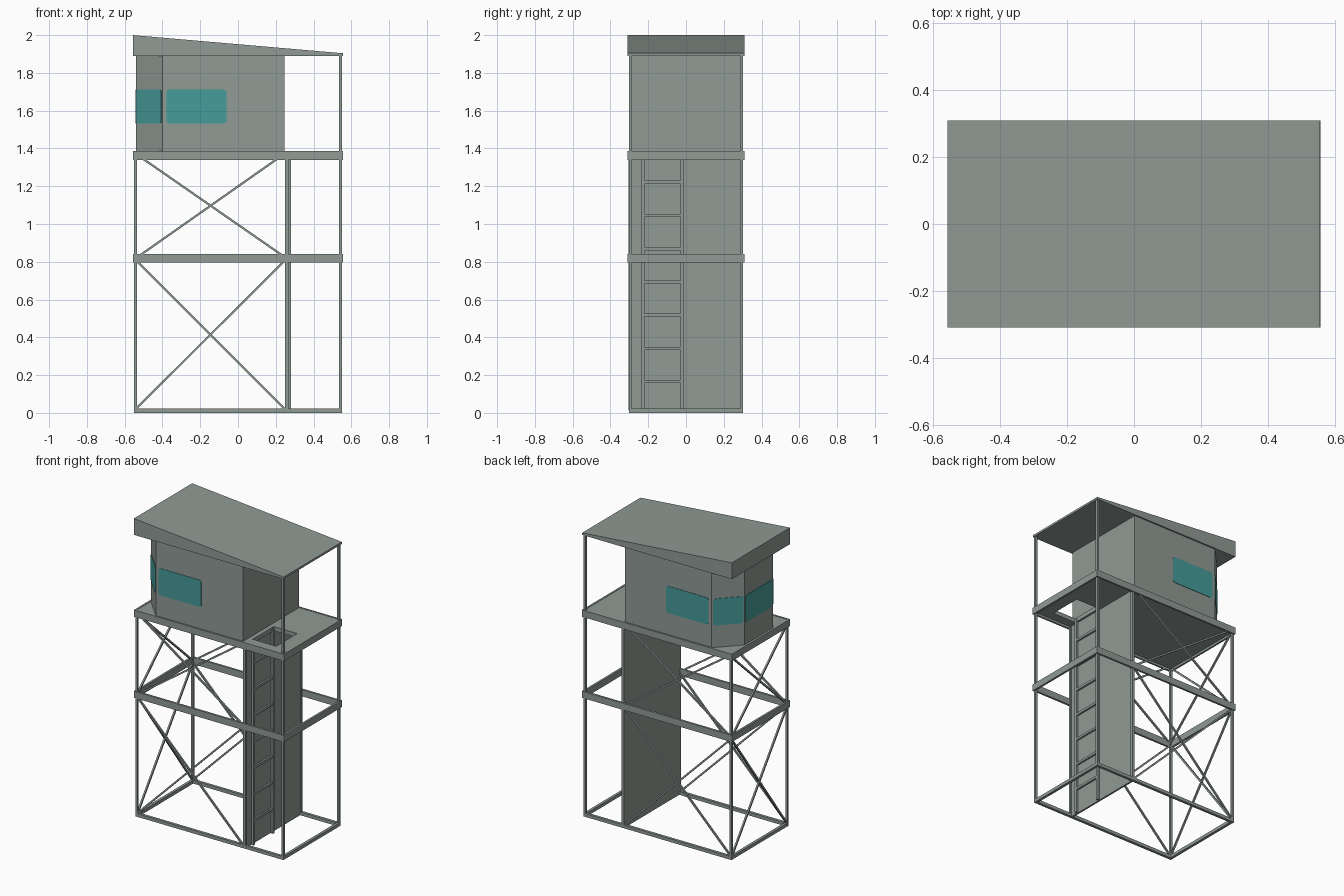
import bpy, bmesh, math
from mathutils import Vector

if "Cube" in bpy.data.objects:
    bpy.data.objects.remove(bpy.data.objects["Cube"])


def material(name, col):
    m = bpy.data.materials.new(name)
    m.diffuse_color = (*col, 1)
    m.use_nodes = True
    m.node_tree.nodes["Principled BSDF"].inputs["Base Color"].default_value = m.diffuse_color
    return m


GREY = material("grey_green_paint", (0.28, 0.325, 0.30))
TEAL = material("teal_glass", (0.06, 0.335, 0.325))


def prism(name, pts, offset, mat=GREY):
    """Extrude a planar outline of 3D points along an offset vector."""
    bm = bmesh.new()
    face = bm.faces.new([bm.verts.new(p) for p in pts])
    res = bmesh.ops.extrude_face_region(bm, geom=[face])
    vs = [g for g in res["geom"] if isinstance(g, bmesh.types.BMVert)]
    bmesh.ops.translate(bm, verts=vs, vec=Vector(offset))
    bmesh.ops.recalc_face_normals(bm, faces=bm.faces)
    me = bpy.data.meshes.new(name)
    bm.to_mesh(me)
    bm.free()
    me.materials.append(mat)
    ob = bpy.data.objects.new(name, me)
    bpy.context.collection.objects.link(ob)
    return ob


def box(name, x0, x1, y0, y1, z0, z1, mat=GREY):
    return prism(name, [(x0, y0, z0), (x1, y0, z0), (x1, y1, z0), (x0, y1, z0)],
                 (0, 0, z1 - z0), mat)


def beam(name, a, b, w=0.011):
    """Square bar between two points."""
    a, b = Vector(a), Vector(b)
    d = (b - a).normalized()
    u = d.cross(Vector((0, 0, 1))).normalized() * w / 2
    v = d.cross(u).normalized() * w / 2
    return prism(name, [a + u + v, a - u + v, a - u - v, a + u - v], b - a)


def ring(name, X, Y, z0, z1, t):
    """Rectangular frame of four bars."""
    for s, n in ((-1, "a"), (1, "b")):
        ys = sorted((s * Y, s * (Y - t)))
        xs = sorted((s * X, s * (X - t)))
        box(name + "_long_" + n, -X, X, *ys, z0, z1)
        box(name + "_short_" + n, *xs, -Y + t, Y - t, z0, z1)


def window(name, a, b, z0, z1, r=0.015, t=0.006):
    """Thin rounded plate standing on the line a-b."""
    a, b = Vector((*a, 0)), Vector((*b, 0))
    d = (b - a).normalized()
    L = (b - a).length
    n = Vector((d.y, -d.x, 0))
    pts = []
    corners = ((L - r, z1 - r, 0), (r, z1 - r, 90), (r, z0 + r, 180), (L - r, z0 + r, 270))
    for cx, cz, a0 in corners:
        for k in range(4):
            ang = math.radians(a0 + 30 * k)
            p = a + d * (cx + r * math.cos(ang)) - n * t / 2
            pts.append((p.x, p.y, cz + r * math.sin(ang)))
    prism(name, pts, n * t, TEAL)


# frames: base, middle girdle, platform rim
ring("base_frame", 0.55, 0.303, 0.0, 0.022, 0.018)
ring("middle_girdle", 0.557, 0.309, 0.796, 0.841, 0.014)
ring("platform_rim", 0.557, 0.309, 1.34, 1.386, 0.012)

# platform floor with ladder hatch
HX0, HX1, HY0, HY1 = 0.275, 0.45, -0.237, -0.013
box("floor_main", -0.545, HX0, -0.297, 0.297, 1.355, 1.384)
box("floor_end", HX1, 0.545, -0.297, 0.297, 1.355, 1.384)
box("floor_front_strip", HX0, HX1, -0.297, HY0, 1.355, 1.384)
box("floor_back_strip", HX0, HX1, HY1, 0.297, 1.355, 1.384)

# posts and cross braces, front and back
for s, n in ((-1, "front"), (1, "back")):
    ys = sorted((s * 0.303, s * 0.288))
    box("left_post_" + n, -0.551, -0.536, *ys, 0.0, 1.35)
    box("right_post_" + n, 0.535, 0.55, *ys, 0.0, 1.90)
    box("wall_post_" + n, 0.25, 0.268, *ys, 0.0, 1.35)
    y, e = s * 0.296, 0.004
    beam("lower_brace_up_" + n, (-0.543, y, 0.018), (0.25, y, 0.81))
    beam("lower_brace_down_" + n, (-0.543, y - e, 0.81), (0.25, y - e, 0.018))
    beam("upper_brace_up_" + n, (-0.525, y, 0.83), (0.215, y, 1.35))
    beam("upper_brace_down_" + n, (-0.51, y - e, 1.35), (0.24, y - e, 0.83))

# cross braces on the left end
for s, n in ((-1, "a"), (1, "b")):
    x = -0.543 + s * 0.002
    beam("end_lower_brace_" + n, (x, -s * 0.295, 0.018), (x, s * 0.295, 0.81))
    beam("end_upper_brace_" + n, (x, -s * 0.285, 0.83), (x, s * 0.285, 1.35))

# wall behind the ladder
box("ladder_wall", 0.25, 0.262, -0.295, 0.295, 0.0, 1.355)

# ladder
box("ladder_rail_front", 0.266, 0.28, -0.236, -0.22, 0.0, 1.375)
box("ladder_rail_back", 0.266, 0.28, -0.03, -0.014, 0.0, 1.375)
for i in range(7):
    z = 0.165 + 0.176 * i
    box("ladder_rung_%d" % i, 0.267, 0.279, -0.222, -0.028, z - 0.008, z + 0.008)

# cabin with chamfered corners
CY = 0.299
plan = [(0.245, -CY), (0.245, CY), (-0.4, CY), (-0.54, 0.152), (-0.54, -0.152), (-0.4, -CY)]
prism("cabin", [(x, y, 1.38) for x, y in plan], (0, 0, 0.515))

# windows, wrapping around the chamfered end
Z0, Z1 = 1.532, 1.712
window("front_window", (-0.378, -CY), (-0.062, -CY), Z0, Z1)
window("back_window", (-0.062, CY), (-0.378, CY), Z0, Z1)
window("end_window", (-0.54, 0.143), (-0.54, -0.143), Z0, Z1)
window("front_corner_window", (-0.536, -0.1562), (-0.405, -0.2938), Z0, Z1)
window("back_corner_window", (-0.405, 0.2938), (-0.536, 0.1562), Z0, Z1)

# sloping wedge roof
prism("roof", [(-0.557, -0.309, 1.89), (0.555, -0.309, 1.89),
               (0.555, -0.309, 1.904), (-0.557, -0.309, 2.0)], (0, 0.618, 0))
